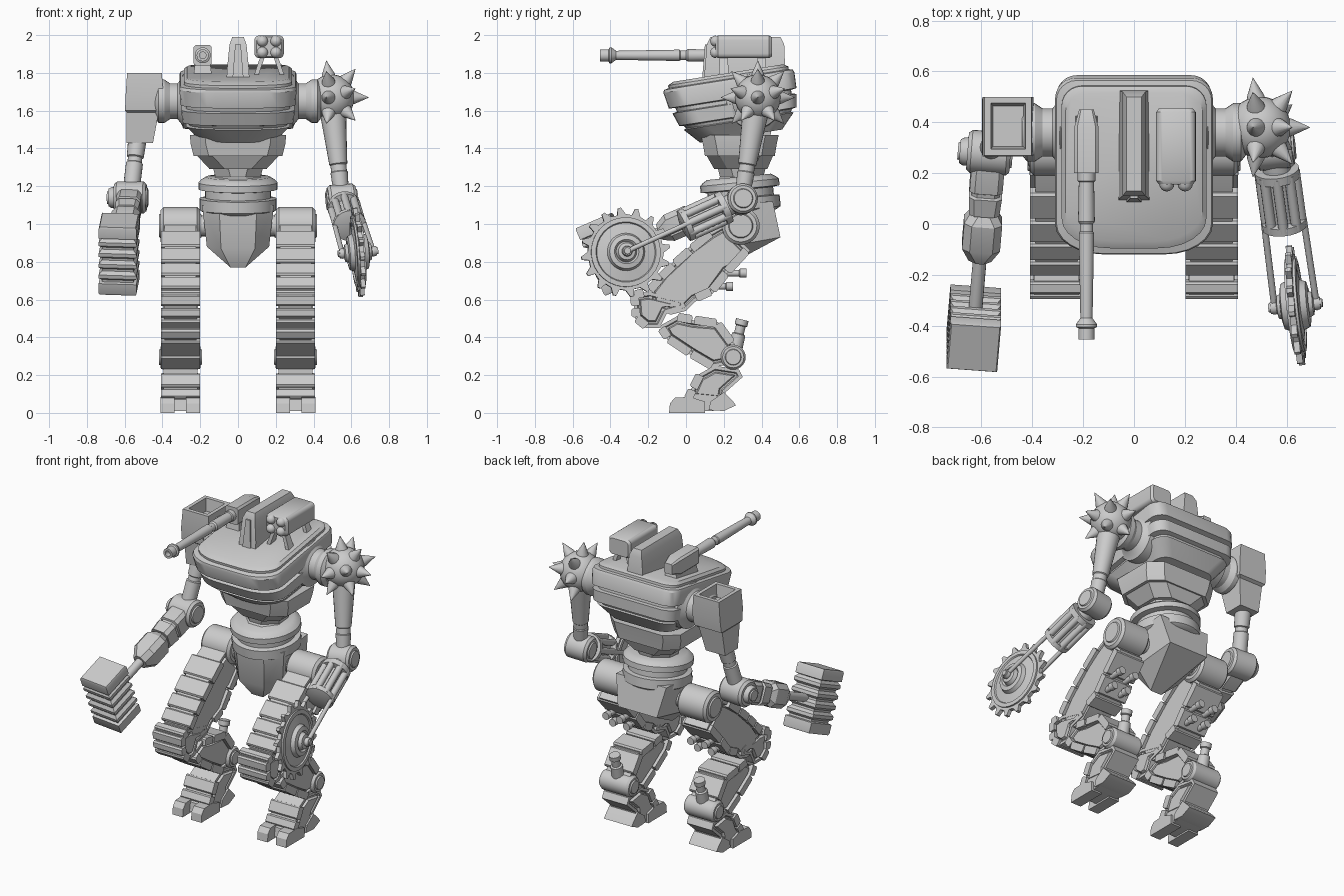
import bpy, bmesh
from math import sin, cos, pi, radians
from mathutils import Vector as V, Matrix

def finish(name, bm, M=None):
    bmesh.ops.recalc_face_normals(bm, faces=bm.faces)
    if M: bm.transform(M)
    me = bpy.data.meshes.new(name)
    bm.to_mesh(me); bm.free()
    me.shade_smooth(); me.set_sharp_from_angle(angle=radians(32))
    ob = bpy.data.objects.new(name, me)
    bpy.context.collection.objects.link(ob)
    return ob

def loft(name, rings, M=None, grooves=()):
    bm = bmesh.new()
    vs = [[bm.verts.new(p) for p in r] for r in rings]
    n = len(rings[0])
    for a, b in zip(vs, vs[1:]):
        for i in range(n):
            bm.faces.new((a[i], a[(i+1) % n], b[(i+1) % n], b[i]))
    caps = [bm.faces.new(vs[0][::-1]), bm.faces.new(vs[-1])]
    bmesh.ops.recalc_face_normals(bm, faces=bm.faces)
    for t, d in grooves:
        bmesh.ops.inset_individual(bm, faces=caps, thickness=t, depth=d, use_even_offset=True)
    return finish(name, bm, M)

def hull(name, pts):
    bm = bmesh.new()
    for p in pts: bm.verts.new(p)
    bmesh.ops.convex_hull(bm, input=bm.verts)
    return finish(name, bm)

def frame(o, z, x=(1, 0, 0)):
    z = V(z).normalized()
    y = z.cross(V(x))
    if y.length < 1e-3: y = z.cross(V((0, 1, 0)))
    y.normalize(); x = y.cross(z)
    return Matrix.Translation(o) @ Matrix((x, y, z)).transposed().to_4x4()

def lathe(name, prof, o, z, n=24):
    """prof: (radius, distance along axis)"""
    return loft(name, [[(max(r, .0005)*cos(2*pi*i/n), max(r, .0005)*sin(2*pi*i/n), t) for i in range(n)]
                       for r, t in prof], frame(o, z))

def rod(name, a, b, r, n=12):
    d = V(b)-V(a)
    return lathe(name, [(r, 0), (r, d.length)], a, d, n)

def disc(name, o, axis, r, w):
    return lathe(name, [(r*.6, -w-.008), (r*.65, -w), (r*.85, -w), (r, -w+.015), (r, w-.015), (r*.85, w),
                        (r*.65, w), (r*.6, w+.008)], o, axis, 28)

def rrect(hx, y0, y1, z, f=(0, 0), b=None, n=1, cx=0):
    b = b or f
    out = []
    for k, (sx, yy, (rx, ry)) in enumerate([(1, y1, b), (-1, y1, b), (-1, y0, f), (1, y0, f)]):
        sy = 1 if k < 2 else -1
        for i in range(n+1 if rx else 1):
            a = pi/2*(k + (i/n if rx else 0))
            out.append((cx+sx*(hx-rx)+rx*cos(a), yy-sy*ry+ry*sin(a), z) if rx else (cx+sx*hx, yy, z))
    return out

def prism(name, yz, x0, x1, grooves=()):
    return loft(name, [[(x, y, z) for y, z in yz] for x in (x0, x1)], None, grooves)

# --- torso: stacked rounded armour bands, tilted forward
P = V((0, .235, 1.725))
bands = [(.27, -.06, .53, .075), (.285, -.09, .555, .06), (.285, -.09, .555, .045), (.305, -.115, .575, .04),
         (.31, -.12, .582, .025), (.305, -.105, .58, -.06), (.275, -.07, .55, -.065), (.275, -.065, .55, -.085),
         (.30, -.09, .575, -.09), (.295, -.065, .565, -.16), (.265, -.04, .54, -.165), (.26, -.03, .53, -.18),
         (.275, -.045, .545, -.185), (.21, .03, .47, -.265)]
loft("torso_armour", [rrect(hx, y0-P.y, y1-P.y, h, (.19, .12), (.08, .08), 6) for hx, y0, y1, h in bands],
     Matrix.Translation(P) @ Matrix.Rotation(radians(9), 4, 'X'))
loft("belly", [rrect(*r, f=(.08, .07)) for r in [(.255, .08, .49, 1.47), (.25, .09, .48, 1.42), (.235, .1, .47, 1.36),
     (.215, .11, .46, 1.36), (.15, .15, .43, 1.29), (.13, .17, .42, 1.29), (.12, .18, .41, 1.25), (.145, .15, .43, 1.2)]])
lathe("waist_rings", [(.17, .10), (.195, .085), (.21, .07), (.21, .035), (.175, .03), (.175, -.01), (.205, -.015),
                      (.205, -.075), (.18, -.09)], (0, .29, 1.15), (0, -.1, 1), 32)
hull("pelvis", [(s*x, y, z) for s in (1, -1) for x, y, z in [(.19, .2, 1.1), (.1, .12, 1.1), (.165, .22, .88),
     (.09, .14, .87), (.04, .2, .77), (.14, .5, .93), (.18, .46, 1.12)]])

# --- roof weapons
loft("roof_fin", [rrect(hx, y0, y1, z) for hx, y0, y1, z in
                  [(.062, .09, .53, 1.74), (.058, .1, .525, 1.82), (.045, .11, .52, 1.95), (.03, .13, .5, 1.99)]])
loft("fin_front_plate", [rrect(.03, .085, .13, 1.76), rrect(.015, .1, .14, 1.95)])
box = [(x, y, 0) for x, y, _ in rrect(.078, -.06, .06, 0, (.025, .025), n=4)]
loft("rocket_pod", [[(.165+x*k, y, 1.938+z*k) for x, z, _ in box] for y, k in
                    [(.155, .85), (.17, 1), (.44, 1), (.455, .85)]])
for sx in (-1, 1):
    for sz in (-1, 1):
        lathe("rocket_tip", [(.03*cos(a*pi/8), .03*sin(a*pi/8)) for a in range(5)],
              (.165+sx*.036, .158, 1.938+sz*.03), (0, -1, 0), 16)
    for y in (.2, .4):
        loft("pod_strut", [rrect(.012, y-.03, y+.03, 1.74, cx=.165+sx*.085), rrect(.012, y-.02, y+.02, 1.9, cx=.165+sx*.03)])
loft("gun_mount", [rrect(.055, .2, .45, 1.74, cx=-.187), rrect(.04, .22, .42, 1.85, cx=-.187)])
gun = rrect(.048, -.055, .055, 0, (.012, .012))
loft("gun_body", [[(-.187+x*k, y, 1.893+z*k) for x, z, _ in gun] for y, k in [(.2, 1), (.38, 1), (.45, .6)]])
lathe("gun_barrel", [(.035, 0), (.035, .04), (.03, .045), (.033, .2), (.026, .21), (.026, .24), (.03, .245), (.024, .58),
                     (.042, .605), (.042, .615), (.032, .62), (.032, .665), (.018, .665), (.018, .63)],
      (-.187, .21, 1.893), (0, -1, 0), 20)

# --- shoulder joints
for s in (1, -1):
    lathe("shoulder_joint", [(.15, 0), (.145, .07), (.12, .08), (.095, .1), (.095, .14), (.115, .17), (.115, .2), (.09, .22)],
          (s*.22, .36, 1.65), (s, 0, 0), 32)

# --- spiked saw arm (+x)
C = V((.495, .38, 1.67))
lathe("spike_ball", [(.122*sin(i*pi/14), -.122*cos(i*pi/14)) for i in range(15)], C, (1, 0, 0), 28)
spikes = [(0, 0)] + [(50, 72*i+90) for i in range(5)] + [(98, 45*i) for i in range(8)]
for p, a in spikes:
    p, a = radians(p), radians(a)
    lathe("ball_spike", [(.038, .105), (.034, .125), (0, .198)], C, (cos(p), sin(p)*cos(a), sin(p)*sin(a)), 14)
E = V((.55, .295, 1.13))
lathe("upper_arm_right", [(.07, .08), (.06, .2), (.048, .36), (.042, .365), (.042, .4), (.046, .405), (.04, .52)],
      C, E-C, 20)
S = V((.635, -.32, .85))
d = (S-E).normalized()
u = V((1, .13, .09)); u = (u-d*u.dot(d)).normalized()
v = d.cross(u)
disc("elbow_right", E, u, .08, .075)
lathe("forearm_core", [(.05, 0), (.055, .09), (.088, .09), (.088, .125), (.055, .13), (.055, .305), (.088, .31),
                       (.088, .34), (.05, .35)], E, d, 24)
for i in range(8):
    o = (u*cos(i*pi/4)+v*sin(i*pi/4))*.07
    rod("forearm_tube", E+d*.1+o, E+d*.33+o, .02)
for s in (1, -1):
    rod("saw_fork", E+d*.31+u*s*.078, S+u*s*.083, .013)
    disc("fork_end", S+u*s*.083, u, .028, .016)
N = 16
teeth = [(r*cos((k+o)*2*pi/N), r*sin((k+o)*2*pi/N)) for k in range(N)
         for r, o in [(.2, 0), (.203, .35), (.238, .62), (.236, .8), (.2, .92)]]
loft("saw_blade", [[(x, y, t) for x, y in teeth] for t in (-.012, .012)], frame(S, u))
half = [(.185, .012), (.185, .022), (.16, .024), (.155, .016), (.1, .026), (.09, .05), (.065, .056), (.055, .045),
        (.045, .07), (.022, .075), (.022, .095)]
lathe("saw_hub", [(r, -t) for r, t in half[::-1]] + half, S, u, 32)

# --- hammer arm (-x)
loft("shoulder_box", [rrect(hx, y0, y1, z, cx=cx) for hx, y0, y1, z, cx in
     [(.07, .31, .44, 1.43, -.52), (.085, .29, .47, 1.59, -.505), (.098, .275, .49, 1.60, -.5), (.1, .265, .5, 1.68, -.495),
      (.092, .27, .5, 1.80, -.495), (.068, .295, .475, 1.80, -.495), (.06, .305, .465, 1.72, -.495)]])
E2, H = V((-.57, .28, 1.14)), V((-.63, -.41, .84))
lathe("upper_arm_left", [(.05, 0), (.045, .12), (.038, .125), (.038, .15), (.045, .155), (.045, .32)],
      (-.53, .37, 1.47), E2-V((-.53, .37, 1.47)), 20)
disc("elbow_left", E2, (1, -.08, 0), .085, .085)
disc("elbow_cap", E2-V((.03, 0, 0)), (1, -.08, 0), .055, .085)
F = frame(E2, H-E2)
loft("forearm_left", [rrect(a, -b, b, t, (.02, .02)) for a, b, t in
     [(.05, .055, 0), (.065, .07, .06), (.065, .07, .15), (.055, .06, .155), (.055, .06, .17), (.065, .07, .175), (.06, .065, .25)]], F)
loft("fist", [rrect(a, -a, a, t, (.03, .03)) for a, t in [(.05, .25), (.075, .29), (.075, .4), (.045, .46)]], F)
rod("hammer_handle", E2+(H-E2).normalized()*.4, H, .027, 16)
dh = (H-E2).normalized()
head = [(.095, -.195), (.1, -.185), (.1, -.13)]
for i in range(4):
    z = -.125+i*.0625
    head += [(.084, z), (.084, z+.012), (.1, z+.025), (.1, z+.045)]
head += [(.084, .125), (.1, .13), (.1, .185), (.095, .195)]
uh = V((1, 0, 0)); uh = (uh-dh*uh.dot(dh)).normalized()
loft("hammer_head", [rrect(a, -a, a, t) for a, t in head], frame(H, uh.cross(dh)*(-1 if uh.cross(dh).z < 0 else 1), uh))

# --- legs
GR = ((.018, 0), (.006, -.012), (.008, 0), (.006, .016))
thigh = [(.13, .96), (.2, 1.0), (.34, .86), (.26, .76), (.22, .74), (.14, .63), (.05, .59), (0, .54), (-.08, .52), (-.19, .56),
         (-.2, .65), (-.13, .74), (.02, .88)]
knee = [(-.19, .64), (-.28, .63), (-.27, .5), (-.21, .45), (-.14, .45), (-.1, .53), (0, .56), (-.02, .6)]
shin = [(-.05, .51), (-.14, .46), (-.1, .39), (.02, .31), (.14, .24), (.24, .26), (.26, .36), (.17, .48), (.04, .49)]
ankle = [(.0, .07), (.03, .13), (.06, .2), (.15, .25), (.28, .23), (.3, .19), (.21, .11), (.2, .05)]
plates = {"thigh_plate": [(.13, .96), (.02, .87), (-.07, .79), (-.14, .72), (-.2, .65)],
          "knee_plate": [(-.22, .645), (-.28, .63), (-.275, .56), (-.27, .5), (-.21, .45)],
          "shin_plate": [(-.14, .45), (-.1, .39), (.02, .31), (.14, .24)],
          "calf_plate": [(.25, .37), (.17, .48), (.04, .5), (-.05, .515)],
          "rear_thigh_plate": [(.05, .6), (.14, .64), (.22, .74), (.33, .86)],
          "foot_plate": [(.07, .21), (.03, .13), (.0, .07)]}
for s in (1, -1):
    X = .305*s
    for nm, prof, w in [("thigh", thigh, .083), ("knee", knee, .088), ("shin", shin, .085), ("ankle", ankle, .09)]:
        prism(nm, prof, X-w, X+w, GR)
    for nm, path in plates.items():
        for a, b in zip(path, path[1:]):
            a, b = V(a), V(b)
            t = (b-a).normalized(); n = V((t.y, -t.x))
            prism(nm, [a+t*.006-n*.03, a+t*.006+n*.006, a+t*.014+n*.016, b-t*.014+n*.016, b-t*.006+n*.006, b-t*.006-n*.03],
                  X-.103, X+.103)
    rod("hip_axle", (s*.12, .29, .99), (s*.25, .29, .99), .055, 20)
    disc("hip_drum", (X, .29, .99), (1, 0, 0), .1, .104)
    disc("ankle_drum", (X, .25, .295), (1, 0, 0), .066, .106)
    lathe("ankle_piston", [(.04, 0), (.036, .12), (.026, .125), (.026, .165), (.034, .17), (.034, .2)],
          (X, .25, .3), (0, .25, 1), 16)
    for y, z in ((.15, .74), (.08, .67)):
        for dx in (-.05, .05):
            lathe("thigh_peg", [(.018, 0), (.018, .13), (.024, .135), (.024, .17)], (X+dx, y, z), (0, 1, 0), 14)
    # toes and heel
    for dx in (-.067, .067):
        prism("toe", [(-.09, 0), (-.085, .05), (-.06, .08), (.02, .085), (.1, .06), (.1, 0)], X+dx-.037, X+dx+.037)
    prism("foot_base", [(-.02, .01), (-.01, .07), (.05, .1), (.2, .1), (.22, .03), (.14, .01)], X-.09, X+.09)
    prism("heel", [(.12, .015), (.13, .06), (.2, .11), (.25, .06), (.265, .04), (.2, .01)], X-.1, X+.1)
